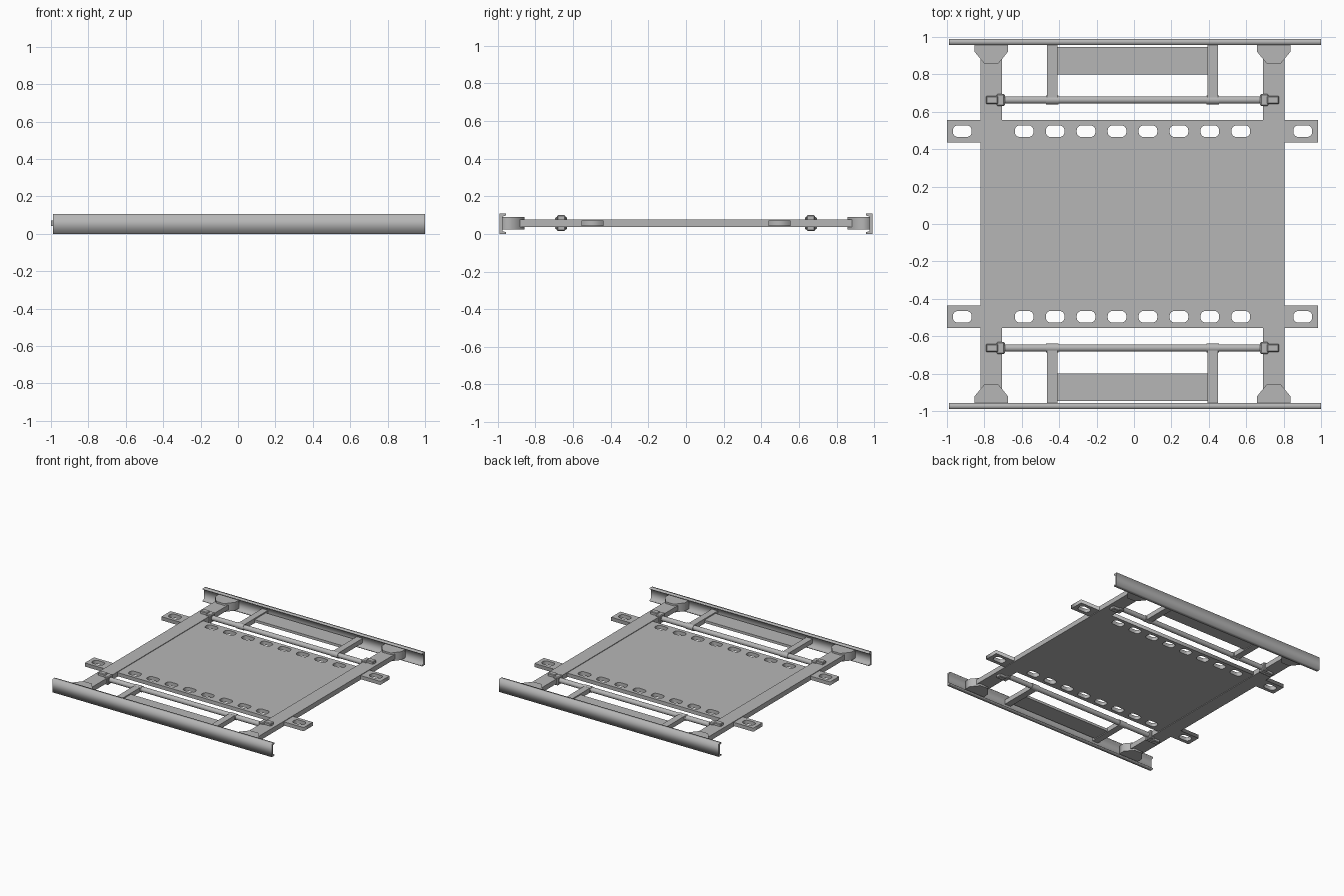
import bpy
import math
from mathutils import Matrix, Vector

if "Cube" in bpy.data.objects:
    bpy.data.objects.remove(bpy.data.objects["Cube"], do_unlink=True)

steel = bpy.data.materials.new("steel_grey")
steel.use_nodes = True
COLOUR = (0.47, 0.47, 0.47, 1)
steel.diffuse_color = COLOUR
steel.node_tree.nodes["Principled BSDF"].inputs["Base Color"].default_value = COLOUR

CX = -0.008      # frame centre line
MID = 0.057      # frame mid height


def plate(name, loops, z0, z1, turn=None):
    """Extrude closed 2D loops (outline first, then holes) from z0 to z1."""
    cu = bpy.data.curves.new(name, 'CURVE')
    cu.dimensions = '2D'
    cu.fill_mode = 'BOTH'
    cu.extrude = (z1 - z0) / 2
    for loop in loops:
        sp = cu.splines.new('POLY')
        sp.points.add(len(loop) - 1)
        for p, (x, y) in zip(sp.points, loop):
            p.co = (x, y, 0, 1)
        sp.use_cyclic_u = True
    tmp = bpy.data.objects.new(name, cu)
    bpy.context.collection.objects.link(tmp)
    bpy.context.view_layer.update()
    me = bpy.data.meshes.new_from_object(
        tmp.evaluated_get(bpy.context.evaluated_depsgraph_get()))
    bpy.data.objects.remove(tmp, do_unlink=True)
    me.transform(Matrix.Translation((0, 0, (z0 + z1) / 2)))
    if turn:
        me.transform(turn)
    me.name = name
    me.materials.clear()
    me.materials.append(steel)
    ob = bpy.data.objects.new(name, me)
    bpy.context.collection.objects.link(ob)
    return ob


def box(name, x0, x1, y0, y1, z0, z1, bevel=0):
    bpy.ops.mesh.primitive_cube_add(size=1)
    ob = bpy.context.object
    ob.name = name
    size = Vector((x1 - x0, abs(y1 - y0), z1 - z0))
    ob.data.transform(Matrix.Translation(((x0 + x1) / 2, (y0 + y1) / 2, (z0 + z1) / 2))
                      @ Matrix.Diagonal(size).to_4x4())
    ob.data.materials.append(steel)
    if bevel:
        mod = ob.modifiers.new("bevel", 'BEVEL')
        mod.width = bevel
        mod.segments = 1
    return ob


def slot(cx, cy, hx=0.05, hy=0.031, r=0.026):
    """Rounded rectangle outline."""
    pts = []
    for q, (sx, sy) in enumerate(((1, 1), (-1, 1), (-1, -1), (1, -1))):
        for k in range(5):
            a = (q + k / 4) * math.pi / 2
            pts.append((cx + sx * (hx - r) + r * math.cos(a),
                        cy + sy * (hy - r) + r * math.sin(a)))
    return pts


# Deck: middle panel with two slotted straps running past the side beams
quarter = [(0.7, 0.437), (0.992, 0.437), (0.992, 0.555)]
outline = quarter + [(-x, y) for x, y in reversed(quarter)]
outline += [(-x, -y) for x, y in outline]
outline = [(x + CX, y) for x, y in outline]
offsets = [(k + 0.5) * 0.1655 for k in (0, 1, 2, 3, 5)]
holes = [slot(CX + sx * o, sy * 0.496) for o in offsets for sx in (-1, 1) for sy in (-1, 1)]
plate("slotted_deck", [outline] + holes, 0.042, 0.072)

# Side beams
for side, sx in (("left", 1), ("right", -1)):
    c = CX + sx * 0.755
    box(side + "_side_beam", c - 0.058, c + 0.058, -0.97, 0.97, 0.037, 0.077)

to_x = Matrix(((0, 0, 1), (1, 0, 0), (0, 1, 0))).to_4x4()
for end, sy in (("front", -1), ("back", 1)):
    # Channel rail, open towards the middle
    chan = [(0.99, 0), (0.99, 0.107), (0.957, 0.107), (0.957, 0.098),
            (0.974, 0.092), (0.974, 0.015), (0.957, 0.009), (0.957, 0)]
    plate(end + "_channel_rail", [[(sy * y, z) for y, z in chan]], -0.99, 1.0, to_x)

    # Tie rod
    bpy.ops.mesh.primitive_cylinder_add(
        vertices=24, radius=0.02, depth=1.42,
        location=(CX, sy * 0.663, MID), rotation=(0, math.pi / 2, 0))
    rod = bpy.context.object
    rod.name = end + "_tie_rod"
    rod.data.materials.append(steel)
    bpy.ops.object.shade_smooth_by_angle()

    for side, sx in (("left", 1), ("right", -1)):
        tag = end + "_" + side
        c = CX + sx * 0.755
        # Flared bracket joining beam to rail
        half = [(0.037, 0.857), (0.09, 0.922), (0.09, 0.978)]
        flare = half + [(-x, y) for x, y in reversed(half)]
        plate(tag + "_corner_bracket", [[(c + x, sy * y) for x, y in flare]], 0.023, 0.091)

        # Rod clamp and its collar
        a, b = sorted((CX + sx * 0.72, CX + sx * 0.784))
        box(tag + "_rod_clamp", a, b, sy * 0.641, sy * 0.685, 0.015, 0.099, 0.005)
        a, b = sorted((CX + sx * 0.683, CX + sx * 0.727))
        box(tag + "_rod_collar", a, b, sy * 0.631, sy * 0.695, 0.023, 0.091, 0.006)

        # Short arm from rail to rod, with a sleeve around the rod
        m = CX + sx * 0.429
        box(tag + "_arm", m - 0.027, m + 0.027, sy * 0.655, sy * 0.976, 0.038, 0.076)
        bpy.ops.mesh.primitive_cylinder_add(
            vertices=24, radius=0.024, depth=0.066,
            location=(m, sy * 0.663, MID), rotation=(0, math.pi / 2, 0))
        sleeve = bpy.context.object
        sleeve.name = tag + "_rod_sleeve"
        sleeve.data.materials.append(steel)
        bpy.ops.object.shade_smooth_by_angle()

    # Web plate between the arms
    box(end + "_web_plate", CX - 0.41, CX + 0.41, sy * 0.8, sy * 0.946, 0.045, 0.066)
